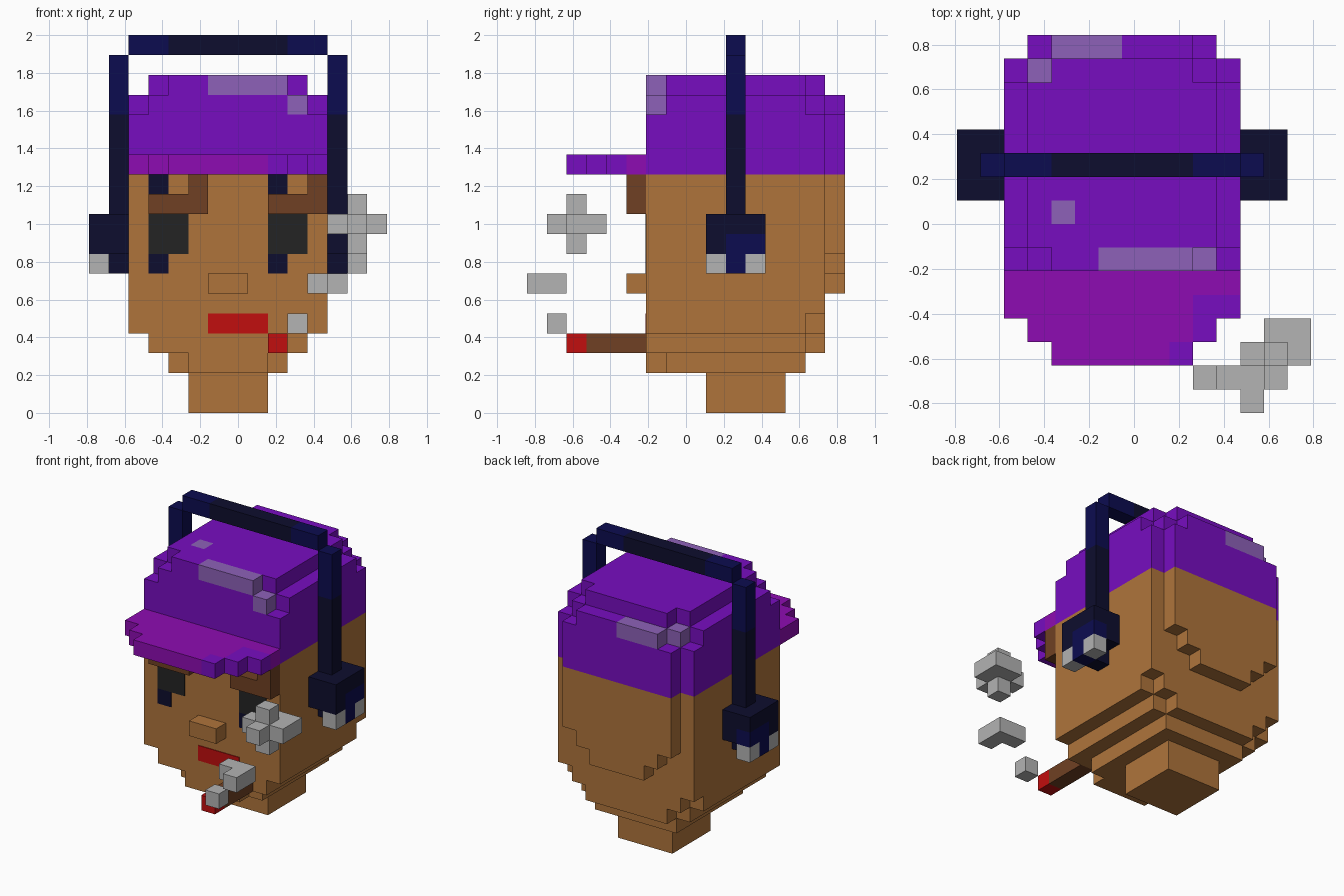
import bpy, bmesh

cube = bpy.data.objects.get("Cube")
if cube:
    bpy.data.objects.remove(cube, do_unlink=True)

V = 2 / 19                      # edge length of one block
OX, OY = -7.5 * V, -8 * V       # corner of the block grid


def material(name, rgb):
    lin = [((c / 255 + 0.055) / 1.055) ** 2.4 if c > 10 else c / 255 / 12.92 for c in rgb]
    m = bpy.data.materials.new(name)
    m.use_nodes = True
    m.diffuse_color = (*lin, 1)
    m.node_tree.nodes["Principled BSDF"].inputs["Base Color"].default_value = (*lin, 1)
    return m


SKIN = material("skin", (175, 116, 59))
PURPLE = material("cap purple", (119, 13, 192))
MAGENTA = material("brim magenta", (141, 12, 178))
LILAC = material("highlight lilac", (141, 97, 184))
RED = material("red", (193, 14, 14))
BROWN = material("brown", (112, 64, 35))
GREY = material("light grey", (179, 179, 179))
BLACK = material("eye black", (36, 36, 36))
NAVY = material("dark navy", (13, 13, 46))
BLUE = material("bright navy", (12, 12, 80))

SIDES = {
    (1, 0, 0): [(1, 0, 0), (1, 1, 0), (1, 1, 1), (1, 0, 1)],
    (-1, 0, 0): [(0, 0, 0), (0, 0, 1), (0, 1, 1), (0, 1, 0)],
    (0, 1, 0): [(0, 1, 0), (0, 1, 1), (1, 1, 1), (1, 1, 0)],
    (0, -1, 0): [(0, 0, 0), (1, 0, 0), (1, 0, 1), (0, 0, 1)],
    (0, 0, 1): [(0, 0, 1), (1, 0, 1), (1, 1, 1), (0, 1, 1)],
    (0, 0, -1): [(0, 0, 0), (0, 1, 0), (1, 1, 0), (1, 0, 0)],
}


def finish(name, bm, mats):
    me = bpy.data.meshes.new(name)
    bm.to_mesh(me)
    bm.free()
    for m in mats:
        me.materials.append(m)
    ob = bpy.data.objects.new(name, me)
    bpy.context.scene.collection.objects.link(ob)
    return ob


def blocks(name, boxes, mirror=False):
    """Boxes are (material or None, x0, x1, y0, y1, z0, z1) in block units.
    Later boxes repaint earlier ones; None carves blocks away."""
    cells = {}
    for mat, x0, x1, y0, y1, z0, z1 in boxes:
        for x in range(x0, x1):
            for y in range(y0, y1):
                for z in range(z0, z1):
                    key = (13 - x if mirror else x, y, z)
                    if mat is None:
                        cells.pop(key, None)
                    else:
                        cells[key] = mat
    mats = list(dict.fromkeys(cells.values()))
    bm = bmesh.new()
    verts = {}
    for (x, y, z), mat in cells.items():
        for (dx, dy, dz), quad in SIDES.items():
            if (x + dx, y + dy, z + dz) in cells:
                continue
            ring = []
            for a, b, c in quad:
                p = (x + a, y + b, z + c)
                if p not in verts:
                    verts[p] = bm.verts.new((OX + p[0] * V, OY + p[1] * V, p[2] * V))
                ring.append(verts[p])
            f = bm.faces.get(ring) or bm.faces.new(ring)
            f.material_index = mats.index(mat)
    # merge coplanar faces of the same colour
    bmesh.ops.dissolve_limit(bm, angle_limit=0.01, verts=bm.verts[:], edges=bm.edges[:],
                             delimit={'MATERIAL'})
    return finish(name, bm, mats)


def face_plate(name, mat, x0, x1, z0, z1):
    """Thin painted plate on the front of the face."""
    bm = bmesh.new()
    bmesh.ops.create_cube(bm, size=1)
    front = OY + 6 * V
    for v in bm.verts:
        v.co = (OX + (x0 if v.co.x < 0 else x1) * V,
                front + (-0.005 if v.co.y < 0 else 0.001),
                (z0 if v.co.z < 0 else z1) * V)
    return finish(name, bm, [mat])


# Head with stepped jaw and rounded back
blocks("head", [
    (SKIN, 4, 10, 7, 14, 2, 3), (SKIN, 5, 9, 6, 7, 2, 3),
    (SKIN, 3, 11, 6, 14, 3, 4), (SKIN, 4, 10, 14, 15, 3, 4),
    (SKIN, 2, 12, 6, 14, 4, 5), (SKIN, 3, 11, 14, 15, 4, 5),
    (SKIN, 2, 12, 6, 15, 5, 12),
    (SKIN, 5, 9, 15, 16, 6, 7), (SKIN, 4, 10, 15, 16, 7, 8), (SKIN, 3, 11, 15, 16, 8, 12),
])
blocks("neck", [(SKIN, 5, 9, 9, 13, 0, 2)])
blocks("nose", [(SKIN, 6, 8, 5, 6, 6, 7)])

# Brows
blocks("right_brow", [(BROWN, 3, 6, 5, 6, 10, 11), (BROWN, 5, 6, 5, 6, 11, 12)])
blocks("left_brow", [(BROWN, 9, 12, 5, 6, 10, 11), (BROWN, 11, 12, 5, 6, 11, 12)])

# Painted face details
face_plate("mouth", RED, 6, 9, 4, 5)
for side, x in (("right", 3), ("left", 9)):
    face_plate(side + "_eye", BLACK, x, x + 2, 8, 10)
    face_plate(side + "_upper_mark", NAVY, x, x + 1, 11, 12)
    face_plate(side + "_lower_mark", NAVY, x, x + 1, 7, 8)

# Cap with rounded corners and highlights
blocks("cap", [
    (PURPLE, 2, 12, 6, 15, 12, 15), (PURPLE, 3, 11, 15, 16, 12, 15),
    (PURPLE, 2, 12, 7, 14, 15, 16), (PURPLE, 3, 11, 6, 15, 15, 16), (PURPLE, 4, 10, 15, 16, 15, 16),
    (PURPLE, 3, 11, 7, 14, 16, 17), (PURPLE, 4, 10, 6, 15, 16, 17),
    (LILAC, 6, 10, 6, 7, 16, 17), (LILAC, 10, 11, 6, 7, 15, 16),
    (LILAC, 4, 5, 8, 9, 16, 17),
    (LILAC, 4, 7, 15, 16, 15, 16), (LILAC, 3, 4, 14, 15, 15, 16),
])
blocks("brim", [
    (MAGENTA, 2, 12, 4, 6, 12, 13), (MAGENTA, 3, 11, 3, 4, 12, 13), (MAGENTA, 4, 10, 2, 3, 12, 13),
    (PURPLE, 10, 12, 4, 5, 12, 13), (PURPLE, 10, 11, 3, 4, 12, 13), (PURPLE, 9, 10, 2, 3, 12, 13),
])

# Headphones
blocks("headband", [(BLUE, 2, 12, 10, 11, 18, 19), (NAVY, 4, 10, 10, 11, 18, 19)])
for side, mirror in (("left", False), ("right", True)):
    blocks(side + "_headphone", [
        (NAVY, 12, 13, 10, 11, 7, 15), (BLUE, 12, 13, 10, 11, 15, 18),
        (NAVY, 12, 14, 9, 12, 8, 10),
        (BLUE, 13, 14, 10, 12, 8, 9),
        (GREY, 13, 14, 9, 12, 7, 8), (BLUE, 13, 14, 10, 11, 7, 8),
    ], mirror)

# Cigarette and smoke puffs
blocks("cigarette", [(BROWN, 9, 10, 3, 6, 3, 4), (RED, 9, 10, 2, 3, 3, 4)])
blocks("small_smoke", [(GREY, 10, 11, 1, 2, 4, 5)])
blocks("middle_smoke", [(GREY, 11, 13, 1, 2, 6, 7), (GREY, 12, 13, 0, 1, 6, 7)])
blocks("large_smoke", [
    (GREY, 13, 14, 2, 3, 8, 11), (GREY, 12, 15, 2, 3, 9, 10),
    (GREY, 13, 14, 1, 4, 9, 10), (GREY, 14, 15, 3, 4, 9, 10),
])
